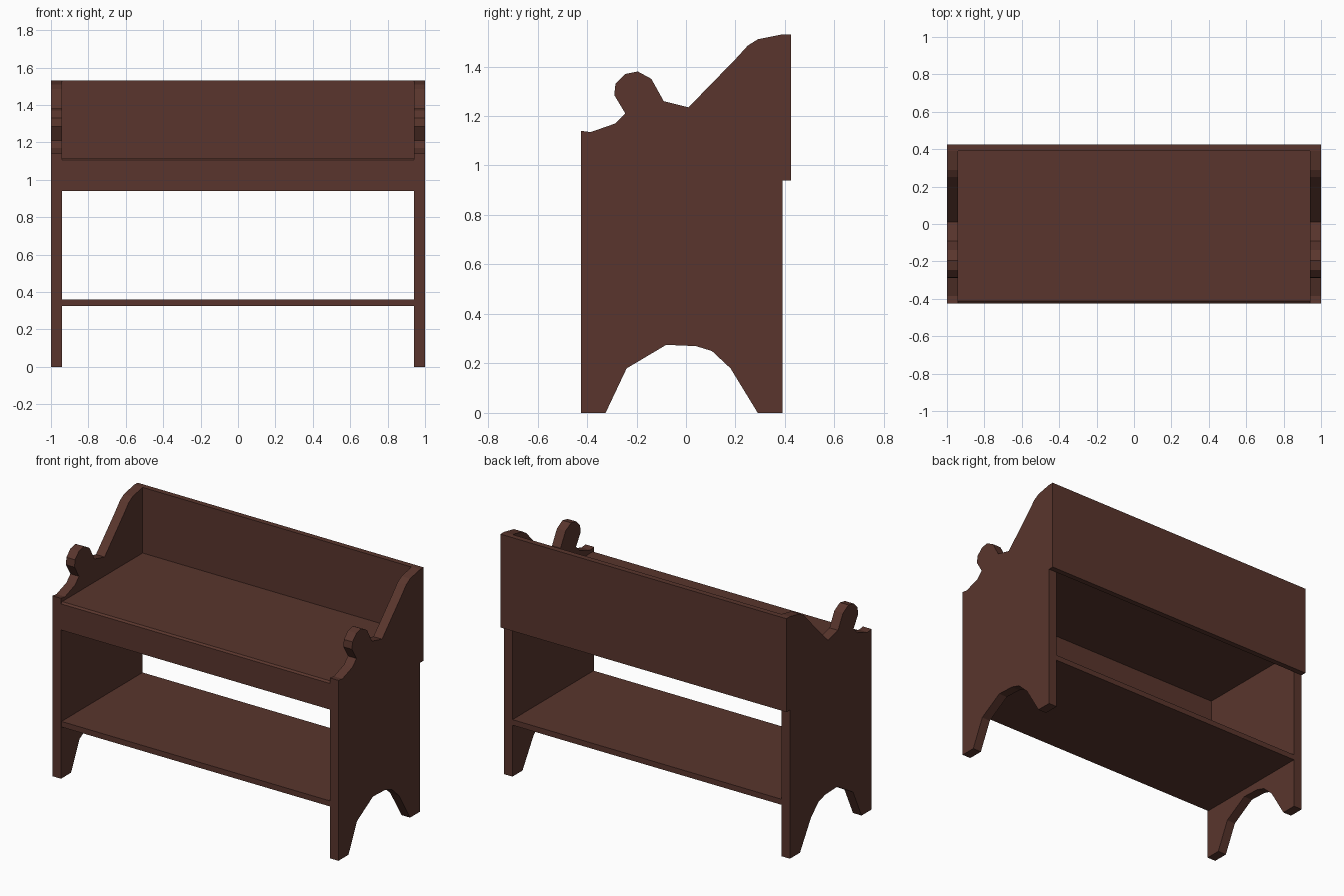
import bpy
import bmesh
from mathutils import Vector

cube = bpy.data.objects.get("Cube")
if cube:
    bpy.data.objects.remove(cube, do_unlink=True)

# Single dark wood colour
wood = bpy.data.materials.new("dark_brown_wood")
wood.use_nodes = True
COLOUR = (0.10, 0.036, 0.026, 1)
wood.diffuse_color = COLOUR
wood.node_tree.nodes["Principled BSDF"].inputs["Base Color"].default_value = COLOUR


def extrude_profile(name, points, x0, x1):
    """Extrude a closed (y, z) outline along x from x0 to x1."""
    bm = bmesh.new()
    face = bm.faces.new([bm.verts.new((x0, y, z)) for y, z in points])
    result = bmesh.ops.extrude_face_region(bm, geom=[face])
    moved = [v for v in result["geom"] if isinstance(v, bmesh.types.BMVert)]
    bmesh.ops.translate(bm, verts=moved, vec=Vector((x1 - x0, 0, 0)))
    bmesh.ops.recalc_face_normals(bm, faces=bm.faces)
    mesh = bpy.data.meshes.new(name)
    bm.to_mesh(mesh)
    bm.free()
    mesh.materials.append(wood)
    obj = bpy.data.objects.new(name, mesh)
    bpy.context.collection.objects.link(obj)
    return obj


def board(name, half_width, y0, y1, z0, z1):
    outline = [(y0, z0), (y1, z0), (y1, z1), (y0, z1)]
    return extrude_profile(name, outline, -half_width, half_width)


FRONT, BACK, INNER = -0.425, 0.39, 0.94

# Side panels: arched feet below, scrolled arm and knob above
feet = [(FRONT, 0), (-0.325, 0), (-0.24, 0.18), (-0.08, 0.275), (0.04, 0.27),
        (0.105, 0.25), (0.18, 0.18), (0.29, 0), (BACK, 0)]
scroll = [(BACK, 1.53), (0.29, 1.51), (0.25, 1.485), (0.2, 1.43), (0.01, 1.235),
          (-0.09, 1.26), (-0.14, 1.35), (-0.195, 1.38), (-0.245, 1.37),
          (-0.285, 1.33), (-0.29, 1.285), (-0.245, 1.21), (-0.285, 1.17),
          (-0.385, 1.135), (FRONT, 1.14)]
for side, sign in (("left", 1), ("right", -1)):
    extrude_profile(side + "_side_panel", feet + scroll, sign * INNER, sign)

# Back board overlapping the rear edges of the sides
board("back_board", 1.0, BACK, 0.425, 0.94, 1.53)

# Seat with its front apron, and the lower shelf
board("seat", INNER, FRONT + 0.035, BACK, 1.08, 1.115)
apron = [(FRONT, 0.94), (FRONT + 0.035, 0.94), (FRONT + 0.035, 1.115),
         (FRONT + 0.012, 1.115), (FRONT, 1.105)]
extrude_profile("front_apron", apron, -INNER, INNER)
board("lower_shelf", INNER, FRONT + 0.005, BACK, 0.325, 0.36)
